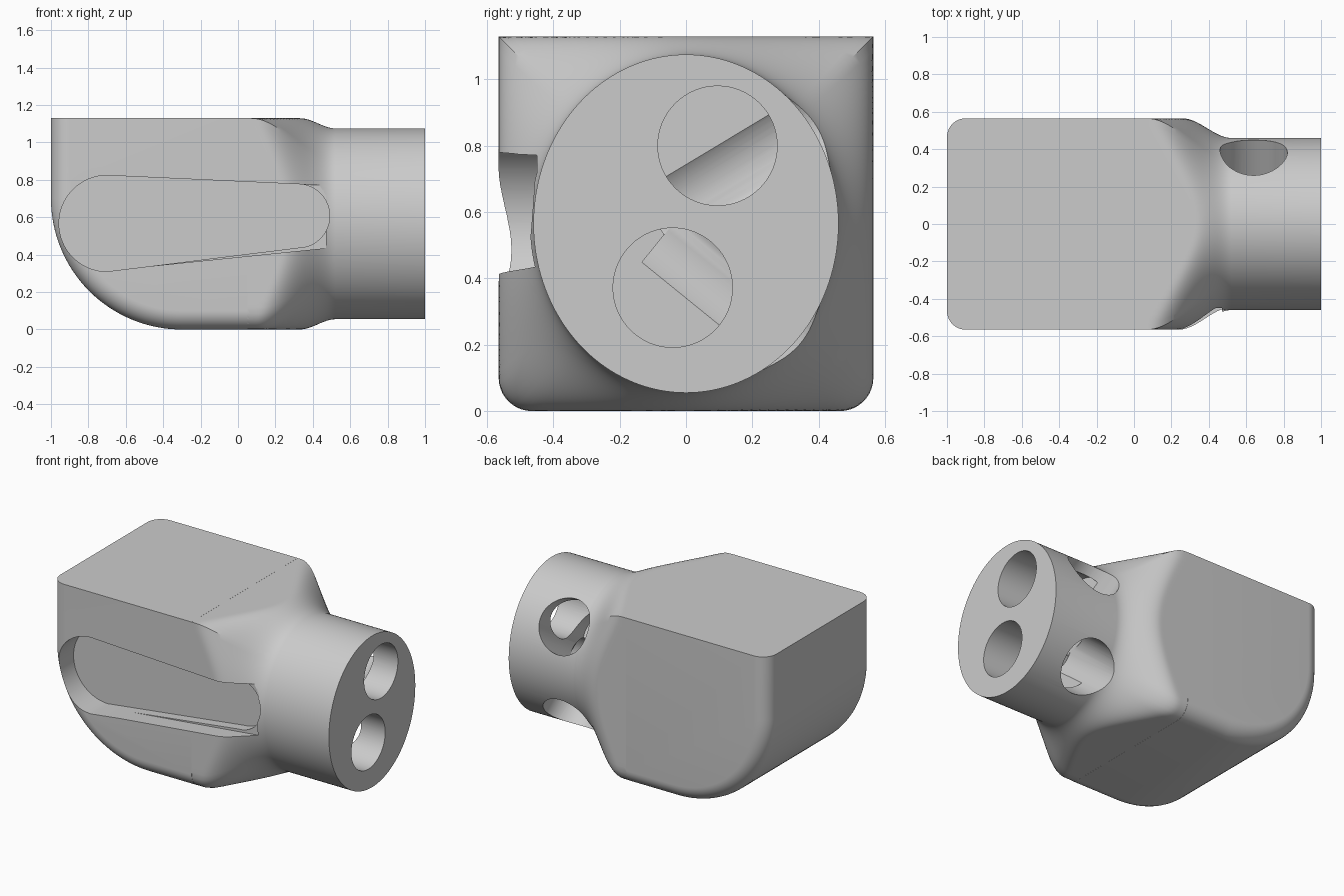
import bpy, bmesh
from math import sin, cos, pi, sqrt
from mathutils import Vector

if "Cube" in bpy.data.objects:
    bpy.data.objects.remove(bpy.data.objects["Cube"])

HALF, ROUND = 0.565, 0.1        # half size of the square body, edge rounding
RY, RZ = 0.46, 0.51             # half axes of the oval neck
MID = HALF                      # height of the neck axis

grey = bpy.data.materials.new("plain grey")
grey.use_nodes = True
grey.diffuse_color = (0.6, 0.6, 0.6, 1)
bsdf = next(n for n in grey.node_tree.nodes if n.type == 'BSDF_PRINCIPLED')
bsdf.inputs["Base Color"].default_value = (0.6, 0.6, 0.6, 1)


def loft(name, rings):
    """Closed solid skinned through equal-length rings of points."""
    bm = bmesh.new()
    loops = [[bm.verts.new(p) for p in ring] for ring in rings]
    n = len(loops[0])
    for a, b in zip(loops, loops[1:]):
        for i in range(n):
            j = (i + 1) % n
            bm.faces.new((a[i], a[j], b[j], b[i]))
    bm.faces.new(loops[0])
    bm.faces.new(loops[-1])
    bmesh.ops.recalc_face_normals(bm, faces=bm.faces)
    mesh = bpy.data.meshes.new(name)
    bm.to_mesh(mesh)
    bm.free()
    mesh.materials.append(grey)
    obj = bpy.data.objects.new(name, mesh)
    bpy.context.collection.objects.link(obj)
    return obj


def arc(cx, cz, r, start, end, n):
    return [(cx + r * cos(start + (end - start) * i / n),
             cz + r * sin(start + (end - start) * i / n)) for i in range(n + 1)]


def combine(target, other, operation):
    mod = target.modifiers.new(operation, 'BOOLEAN')
    mod.operation, mod.solver, mod.object = operation, 'EXACT', other
    bpy.context.view_layer.objects.active = target
    bpy.ops.object.modifier_apply(modifier=mod.name)
    bpy.data.objects.remove(other)


def bore(start, end, radius=0.18, n=64):
    """Round cutter between two points."""
    start, end = Vector(start), Vector(end)
    turn = (end - start).to_track_quat('Z', 'Y')
    circle = [turn @ Vector((x, y, 0)) for x, y in arc(0, 0, radius, 0, 2 * pi, n)[:-1]]
    return loft("bore_cutter", [[p + c for p in circle] for c in (start, end)])


def slot(profile, floor):
    """Cutter with an x-z profile, reaching in from the front to the floor."""
    return loft("slot_cutter", [[(x, y, z) for x, z in profile] for y in (-0.8, floor)])


# Body block: side profile with a large curved belly, rounded toward both sides
def side_outline(y, inset):
    pts = [(-1 + inset, 2 * HALF)]
    pts += arc(-0.3, 0.7, 0.7 - inset, pi, 1.5 * pi, 32)
    pts += [(0.05, inset), (0.05, 2 * HALF)]
    return [(x, y, z) for x, z in pts]


steps = [pi / 2 * i / 10 for i in range(11)]
half = [(HALF - ROUND + ROUND * sin(a), ROUND * (1 - cos(a))) for a in steps]
levels = [(-y, i) for y, i in reversed(half)] + half
body = loft("body", [side_outline(y, i) for y, i in levels])


# Neck: square section flowing smoothly into an oval one
def square_radius(c, s):
    h = HALF - 0.0005
    k = h / max(abs(c), abs(s))
    inner = h - ROUND
    if s < 0 and abs(c) * k > inner and abs(s) * k > inner:
        b = inner * (abs(c) + abs(s))
        return b + sqrt(max(0, b * b - 2 * inner ** 2 + ROUND ** 2))
    return k


def neck_ring(x, scale=1, n=160):
    ring = []
    for i in range(n):
        c, s = cos(2 * pi * i / n), sin(2 * pi * i / n)
        outer = square_radius(c, s)
        oval = 1 / sqrt((c / RY) ** 2 + (s / RZ) ** 2)
        length = 0.8 * sqrt(outer - oval)
        t = min(1, max(0, (x - 0.52 + length) / length))
        r = scale * (outer + (oval - outer) * t * t * (3 - 2 * t))
        ring.append((x, r * c, MID + r * s))
    return ring


rings = [neck_ring(-0.1, 0.9), neck_ring(0.03)]
rings += [neck_ring(0.05 + 0.47 * i / 32) for i in range(33)] + [neck_ring(1)]
combine(body, loft("neck", rings), 'UNION')

# Tapered slot on the front, with a shallow run-out onto the neck
capsule = arc(-0.7, 0.567, 0.257, pi / 2, 1.5 * pi, 40)
capsule += arc(0.32, 0.607, 0.17, -pi / 2, pi / 2, 32)
combine(body, slot(capsule, -0.385), 'DIFFERENCE')
runout = [(-0.6, 0.81), (-0.6, 0.325), (0.47, 0.435), (0.47, 0.77)]
combine(body, slot(runout, -0.45), 'DIFFERENCE')

# Two blind bores in the end face
for y, z in ((0.095, 0.80), (-0.04, 0.372)):
    combine(body, bore((0.495, y, z), (1.2, y, z)), 'DIFFERENCE')

# Two slanted cross bores from the back of the neck
for start, direction in (((-0.087, 0.567), (0.857, 0.515)),
                         ((-0.066, 0.531), (0.777, -0.63))):
    end = [p + 0.9 * d for p, d in zip(start, direction)]
    combine(body, bore((0.64, *start), (0.64, *end)), 'DIFFERENCE')

body.name = "body_with_neck"
bpy.ops.object.select_all(action='DESELECT')
body.select_set(True)
bpy.context.view_layer.objects.active = body
bpy.ops.object.shade_smooth_by_angle(angle=pi / 6)
